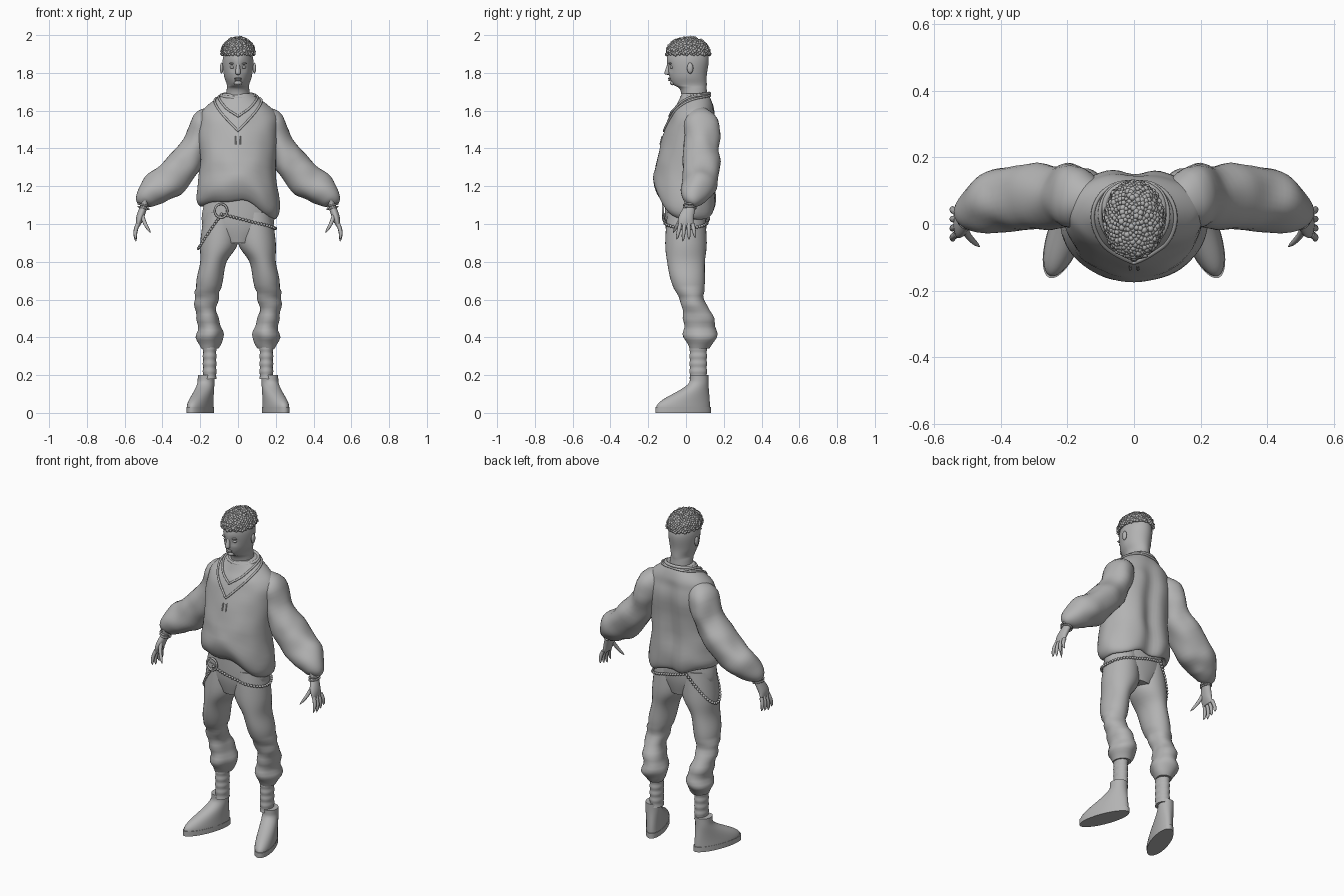
import bpy, bmesh, math, random
from math import sin, cos, pi, exp
from mathutils import Vector, Matrix, noise
from mathutils.bvhtree import BVHTree

random.seed(4)
if "Cube" in bpy.data.objects:
    bpy.data.objects.remove(bpy.data.objects["Cube"])

shade = .45
colour = (shade, shade, shade, 1)
grey = bpy.data.materials.new("clay grey")
grey.use_nodes = True
grey.diffuse_color = colour
grey.node_tree.nodes["Principled BSDF"].inputs["Base Color"].default_value = colour
meshes = []
sides = (("left", 1), ("right", -1))


def finish(name, bm):
    bmesh.ops.recalc_face_normals(bm, faces=bm.faces)
    mesh = bpy.data.meshes.new(name)
    bm.to_mesh(mesh)
    mesh.materials.append(grey)
    part = bpy.data.objects.new(name, mesh)
    bpy.context.collection.objects.link(part)
    meshes.append(part)
    tree = BVHTree.FromBMesh(bm)
    bm.free()
    return tree


def spline(points, steps):
    """Smooth curve through points with any number of values."""
    last, result = len(points) - 1, []
    for i in range(last):
        near = (points[max(i - 1, 0)], points[i], points[i + 1], points[min(i + 2, last)])
        for k in range(steps):
            t = k / steps
            result.append([b + (c - a) * t / 2 + (a - 2.5 * b + 2 * c - d / 2) * t * t
                           + (1.5 * (b - c) + (d - a) / 2) * t ** 3 for a, b, c, d in zip(*near)])
    return result + [list(points[-1])]


def tube(name, rows, side=1, count=32, level=False, turn=0, warp=None, steps=5):
    """Loft of ellipses (x, y, z, width, depth); side = -1 mirrors it."""
    rows = spline(rows, steps)
    centres = [Vector(row[:3]) for row in rows]
    bm, rings = bmesh.new(), []
    for i, (centre, row) in enumerate(zip(centres, rows)):
        if level:
            across, deep = Vector((cos(turn), sin(turn), 0)), Vector((-sin(turn), cos(turn), 0))
        else:
            ahead = (centres[min(i + 1, len(rows) - 1)] - centres[max(i - 1, 0)]).normalized()
            across = ahead.cross(Vector((0, 1, 0))).normalized()
            deep = across.cross(ahead)
        ring = []
        for angle in angles(count):
            point = centre + across * row[3] * cos(angle) + deep * row[4] * sin(angle)
            if warp:
                point = warp(point, centre)
            ring.append(bm.verts.new((point.x * side, point.y, point.z)))
        rings.append(ring)
    for low, high in zip(rings, rings[1:]):
        for k in range(count):
            bm.faces.new((low[k], low[k - 1], high[k - 1], high[k]))
    bm.faces.new(rings[0])
    bm.faces.new(rings[-1])
    return finish(name, bm)


def stack(name, rows, **options):
    """Level loft on the centre line from (y, z, width, depth)."""
    return tube(name, [(0, *row) for row in rows], count=64, level=True, **options)


def angles(count):
    return [math.tau * k / count for k in range(count)]


def balls(name, spots, detail=2):
    """Joined ellipsoids from (centre, radii)."""
    bm = bmesh.new()
    for centre, radii in spots:
        place = Matrix.Translation(centre) @ Matrix.Diagonal((*radii, 1))
        bmesh.ops.create_icosphere(bm, subdivisions=detail, radius=1, matrix=place)
    finish(name, bm)


def snap(points, trees, lift):
    """Lay points on the nearest cloth surface."""
    result = []
    for point in points:
        spot, normal, _, _ = min((tree.find_nearest(point) for tree in trees), key=lambda hit: hit[3])
        result.append(spot + normal * lift)
    return result


def beads(name, points, radius=.009, gap=.017):
    spots, rest = [], 0
    for a, b in zip(points, points[1:]):
        length = (b - a).length
        while rest < length:
            spots.append((a.lerp(b, rest / length), [radius] * 3))
            rest += gap
        rest -= length
    balls(name, spots, 1)


def cord(name, points, radius, closed=True):
    curve = bpy.data.curves.new(name, "CURVE")
    curve.dimensions, curve.bevel_depth, curve.bevel_resolution = "3D", radius, 2
    path = curve.splines.new("POLY")
    path.points.add(len(points) - 1)
    for target, point in zip(path.points, points):
        target.co = (*point, 1)
    path.use_cyclic_u = closed
    curve.materials.append(grey)
    bpy.context.collection.objects.link(bpy.data.objects.new(name, curve))


def fold(point, centre, amount):
    """Soft irregular cloth folds."""
    return point + (point - centre).normalized() * amount * noise.noise(point * 10)


# Sweater: raised front hem, lopsided waist, groove along the spine
def sweater_shape(point, centre):
    p = fold(point, centre, .008)
    low = min(1, max(0, (1.35 - p.z) * 4))
    front = max(0, -p.y * 6) * (1 - min(1, (p.x * 4.5) ** 2))
    p.z += low * (.09 * front - .15 * p.x + .01 * sin(p.x * 30))
    if p.y > .05:
        p.y -= .03 * exp(-(p.x * 20) ** 2) * min(1, max(0, (1.66 - p.z) * 5))
    return p


sweater = stack("sweater_body", [
    (.01, 1.08, .17, .11), (.01, 1.06, .2, .14), (0, 1.12, .22, .17), (0, 1.3, .2, .16),
    (.03, 1.5, .21, .14), (.04, 1.58, .2, .12), (.05, 1.63, .16, .1), (.05, 1.69, .08, .07)],
    warp=sweater_shape)


def sleeve_shape(point, centre):
    return fold(point, centre, .016)


# Trousers: rippled cloth gathered below the knee
def leg_shape(point, centre):
    if point.z < .66:
        point = fold(point, centre, .018)
        point += (point - centre) * .05 * sin(point.z * 75 + point.x * 12)
    return point


skins = [stack("trouser_hips", [(0, .9, .1, .09), (0, 1, .19, .11), (0, 1.15, .17, .11)])]

foot_turn = math.radians(20)
foot_line = Vector((-sin(foot_turn), cos(foot_turn), 0))
for label, side in sides:
    tube(label + "_sleeve", [
        (.1, .06, 1.58, .05, .06), (.17, .08, 1.53, .08, .09), (.22, .08, 1.42, .08, .09),
        (.29, .08, 1.3, .09, .1), (.38, .07, 1.22, .09, .1), (.45, .05, 1.17, .08, .08),
        (.49, .03, 1.12, .05, .05), (.5, .02, 1.1, .02, .02)], side, warp=sleeve_shape)
    skins.append(tube(label + "_trouser_leg", [
        (.09, 0, 1.06, .09, .1), (.1, 0, .9, .1, .11), (.13, 0, .8, .07, .1), (.15, .01, .7, .07, .09),
        (.16, .03, .6, .06, .07), (.16, .07, .5, .06, .08), (.15, .08, .4, .07, .08),
        (.15, .07, .34, .04, .05)], side, level=True, warp=leg_shape))

    # Ribbed sock
    ribs = [.034 + .003 * (i % 2) for i in range(10)]
    tube(label + "_sock", [(.15, .065, .36 - .02 * i, rib, rib + .01) for i, rib in enumerate(ribs)],
         side, level=True, steps=3)

    # Boot: the outline draws back from the toe to the ankle as it rises
    layers = []
    for i in range(11):
        height = .02 + .018 * i
        rise = min(1, max(0, (height - .03) * 7))
        ease = rise * rise * (3 - 2 * rise)
        spot = Vector((.2, -.015, height)) + foot_line * .09 * ease
        layers.append((*spot, .053 - .01 * rise, .15 - .1 * ease))
    tube(label + "_boot", layers, side, level=True, turn=foot_turn, steps=2)
    tube(label + "_boot_sole", [(.2, -.015, z, .054, .156) for z in (0, .03)], side,
         level=True, turn=foot_turn, steps=1)

    # Hand
    tube(label + "_palm", [(.49, .02, 1.13, .02, .03), (.5, .02, 1.09, .02, .03), (.52, 0, 1.03, .02, .04),
                           (.53, 0, .99, .01, .04)], side)
    digits = [("thumb", Vector((.51, -.01, 1.06)), Vector((.46, -.07, .95)))]
    for i, finger in enumerate(("index", "middle", "ring", "little")):
        digits.append((finger + "_finger", Vector((.53, .022 * i - .03, 1)),
                       Vector((.54, .033 * i - .05, .905 + .01 * abs(i - 1)))))
    for digit, root, tip in digits:
        rows = []
        for i in range(8):
            t = i / 7
            bend = Vector((.008 * sin(pi * t), 0, 0))
            radius = .011 * math.sqrt(1.02 - t ** 4) - .002 * t
            rows.append((*(root.lerp(tip, t) + bend), radius, radius))
        tube(label + "_" + digit, rows, side, count=12, steps=2)
    for i, band in enumerate(("upper", "lower")):
        cord(label + "_" + band + "_wrist_band",
             [(side * (.5 + .027 * cos(a)), .02 + .032 * sin(a), 1.1 - .015 * i + .007 * cos(a))
              for a in angles(24)], .005)


# Head: tapered jaw and eye sockets
def head_shape(p, centre):
    if p.y < centre.y and 1.73 < p.z < 1.9:
        front = min(1, (centre.y - p.y) * 10)
        p.x *= 1 - .14 * front
        socket = ((abs(p.x) - .03) * 55) ** 2 + ((p.z - 1.83) * 75) ** 2
        p.y += .014 * front * exp(-socket)
    return p


stack("head", [(.05, 1.62, .07, .07), (.04, 1.71, .06, .07), (.02, 1.74, .06, .09), (.01, 1.79, .075, .1),
               (.01, 1.88, .08, .11), (.01, 1.96, .05, .08)], warp=head_shape)
stack("nose", [(-.09, 1.85, .007, .008), (-.1, 1.8, .014, .014), (-.095, 1.79, .006, .006)])
balls("lips", [((0, -.087, z), (.02, .009, .005)) for z in (1.771, 1.762)])
balls("chin", [((0, -.07, 1.747), (.022, .016, .013))])
for label, side in sides:
    balls(label + "_eye", [((side * .03, -.074, 1.83), (.013, .012, .008))])
    balls(label + "_brow", [((side * .03, -.083, 1.85), (.02, .009, .005))])
    balls(label + "_ear", [((side * .087, .022, 1.825), (.009, .017, .03))])

# Curly hair: a cap covered in small tufts
crown, size, total = Vector((0, .012, 1.905)), Vector((.084, .111, .08)), 420
tufts = []
for i in range(total):
    height = 1 - 1.1 * (i + .5) / total
    angle, reach = i * pi * (3 - math.sqrt(5)), math.sqrt(1 - height * height)
    spot = Vector((reach * cos(angle), reach * sin(angle), height)) * size
    tufts.append((crown + spot * random.uniform(.97, 1.03), [random.uniform(.007, .012)] * 3))
balls("hair_curls", tufts, 1)
stack("hair_cap", [(crown.y, crown.z + size.z * sin(a), size.x * cos(a), size.y * cos(a))
                   for a in (-.1, .3, .7, 1.1, 1.5)])

# Collar, necklaces and pendants
cord("collar", [(.088 * cos(a), .05 + .074 * sin(a), 1.68 + .012 * sin(a)) for a in angles(48)], .009)
for name, width, drop in (("short_necklace", .1, .11), ("long_necklace", .12, .2)):
    path = [Vector((width * sin(a), .02 - .13 * cos(a), 1.69 - drop * abs(1 - a / pi) ** 2.2))
            if a > pi else
            Vector((width * sin(a), .02 - .13 * cos(a), 1.69 - drop * (1 - a / pi) ** 2.2))
            for a in angles(80)]
    cord(name, snap(path, [sweater], .003), .006)
for label, side in sides:
    cord(label + "_pendant", snap([Vector((side * .012, -.14, z)) for z in (1.47, 1.42)], [sweater], .002),
         .004, closed=False)

# Waist chain, hanging chain and front ring
start, links = 2, 60
waist, hanging = [], []
for i in range(links + 1):
    t = i / links
    a = start * (2 * t - 1)
    waist.append(Vector((.21 * cos(a), .13 * sin(a), 1.03 - .25 * .21 * cos(a))))
    a = start + t * (math.tau - 2 * start)
    hanging.append(Vector((.21 * cos(a), .13 * sin(a), 1.05 - .18 * sin(pi * t))))
beads("waist_chain", snap(waist, skins, .008))
beads("hanging_chain", hanging)
cord("front_ring", [(.033 * cos(a) - .09, -.122, 1.07 + .036 * sin(a)) for a in angles(48)], .006)

# Smooth shading with sharp cap edges
bpy.ops.object.select_all(action="DESELECT")
for part in meshes:
    part.select_set(True)
bpy.context.view_layer.objects.active = meshes[0]
bpy.ops.object.shade_smooth_by_angle(angle=math.radians(45))
